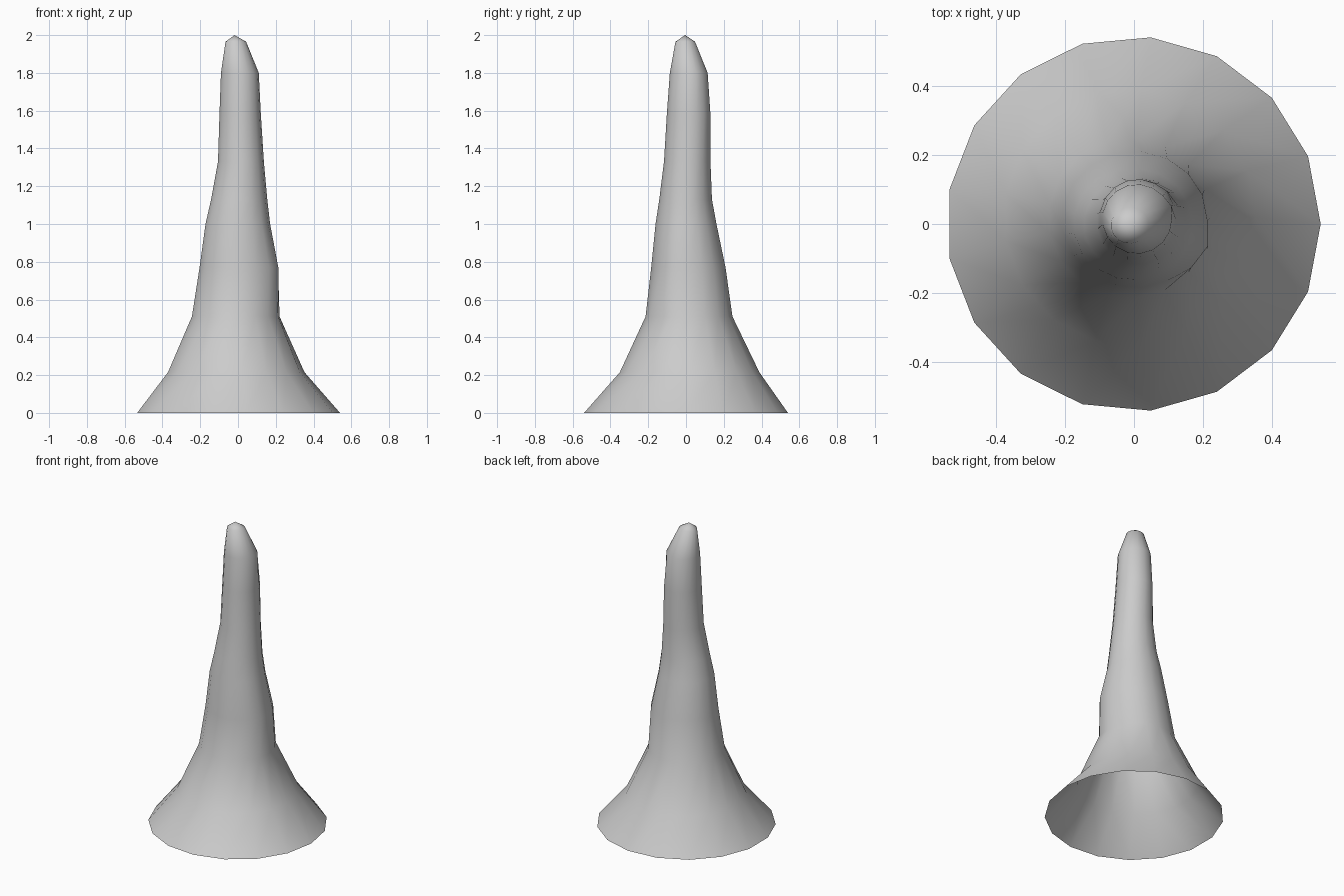
import bpy, bmesh
from math import cos, sin, pi

if "Cube" in bpy.data.objects:
    bpy.data.objects.remove(bpy.data.objects["Cube"])

SIDES = 17
# Profile rings: z, x min, x max, y min, y max
RINGS = [
    (0.00, -0.543, 0.54, -0.542, 0.542),
    (0.215, -0.377, 0.352, -0.352, 0.39),
    (0.51, -0.248, 0.22, -0.215, 0.247),
    (0.77, -0.207, 0.212, -0.185, 0.21),
    (1.00, -0.175, 0.17, -0.162, 0.162),
    (1.13, -0.145, 0.155, -0.142, 0.138),
    (1.33, -0.108, 0.137, -0.117, 0.13),
    (1.58, -0.10, 0.121, -0.102, 0.13),
    (1.80, -0.092, 0.11, -0.086, 0.115),
    (1.965, -0.067, 0.043, -0.056, 0.048),
]
# Uneven lumps: (ring, side) -> radial scale
LUMPS = {(3, 16): 1.08, (3, 15): 1.05, (2, 16): 1.04, (8, 1): 1.05, (7, 2): 1.04}

bm = bmesh.new()
rings = []
for r, (z, x0, x1, y0, y1) in enumerate(RINGS):
    ring = []
    for s in range(SIDES):
        a = 2 * pi * s / SIDES
        k = LUMPS.get((r, s), 1.0)
        x = (x0 + x1) / 2 + (x1 - x0) / 2 * cos(a) * k
        y = (y0 + y1) / 2 + (y1 - y0) / 2 * sin(a) * k
        ring.append(bm.verts.new((x, y, z)))
    rings.append(ring)

# Flared, open-bottomed wall
for low, high in zip(rings, rings[1:]):
    for i in range(SIDES):
        j = (i + 1) % SIDES
        bm.faces.new((low[i], low[j], high[j], high[i]))

# Rounded tip
tip = bm.verts.new((-0.018, -0.005, 2.0))
for i in range(SIDES):
    bm.faces.new((rings[-1][i], rings[-1][(i + 1) % SIDES], tip))

for f in bm.faces:
    f.smooth = True
mesh = bpy.data.meshes.new("tapered_spire")
bm.to_mesh(mesh)
bm.free()
bpy.context.collection.objects.link(bpy.data.objects.new("tapered_spire", mesh))
